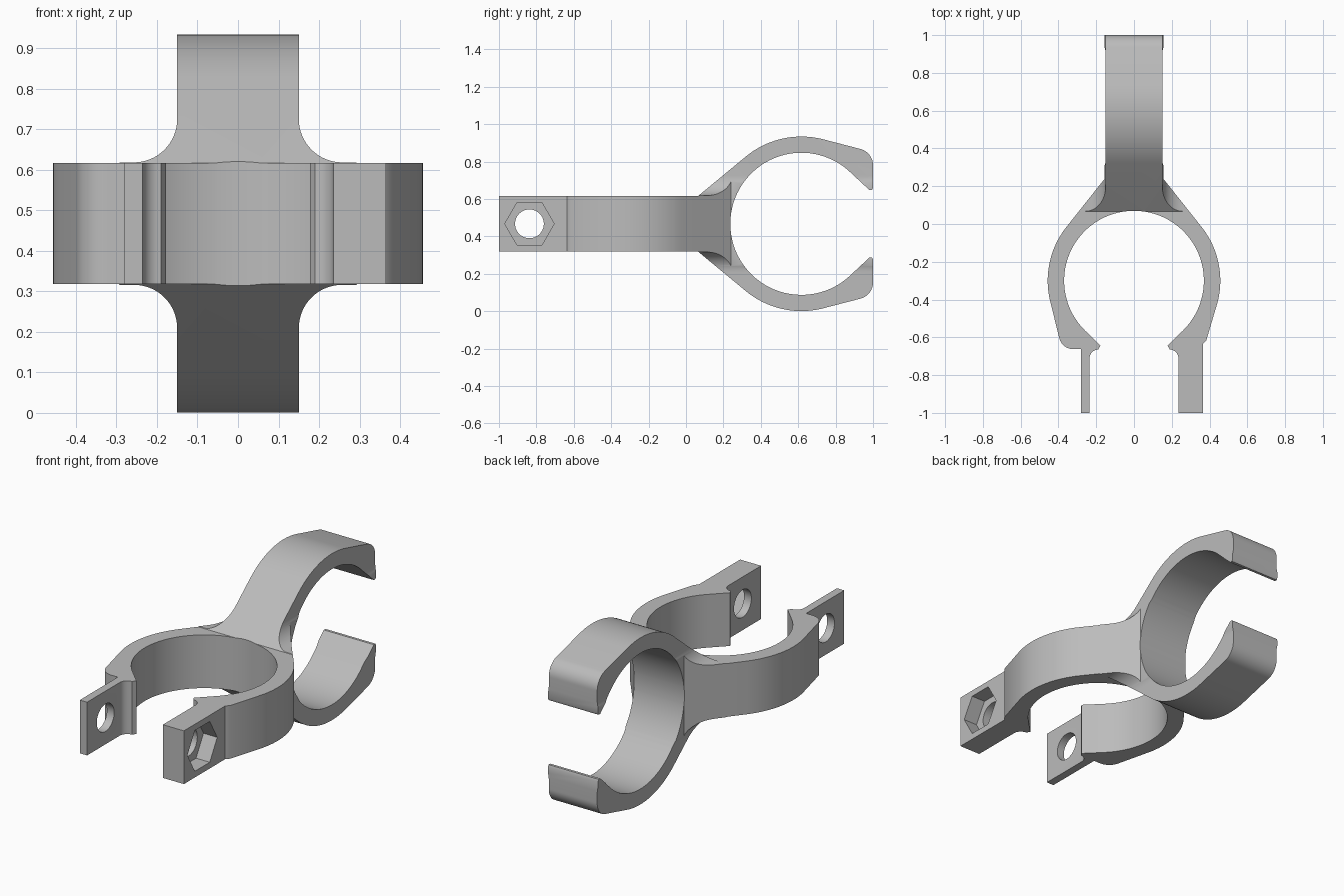
import bpy, bmesh, math

cube = bpy.data.objects.get("Cube")
if cube:
    bpy.data.objects.remove(cube, do_unlink=True)

grey = bpy.data.materials.new("plain grey")
grey.use_nodes = True
colour = (0.5, 0.5, 0.5, 1)
grey.diffuse_color = colour
grey.node_tree.nodes["Principled BSDF"].inputs["Base Color"].default_value = colour

MID = 0.467           # height of the centre plane
LOW, HIGH = 0.318, 0.616   # flat ring faces
RING_Y, CLIP_Y = -0.3, 0.617


def arc(cx, cy, r, start, end, n=12):
    angles = [math.radians(start + (end - start) * i / n) for i in range(n + 1)]
    return [(cx + r * math.cos(a), cy + r * math.sin(a)) for a in angles]


def prism(name, outline, axis, lo, hi):
    """Extrude a closed outline along one axis."""
    place = {"x": lambda u, v, w: (w, u, v),
             "y": lambda u, v, w: (u, w, v),
             "z": lambda u, v, w: (u, v, w)}[axis]
    bm = bmesh.new()
    a = [bm.verts.new(place(u, v, lo)) for u, v in outline]
    b = [bm.verts.new(place(u, v, hi)) for u, v in outline]
    bm.faces.new(a)
    bm.faces.new(b)
    for i in range(len(a)):
        j = (i + 1) % len(a)
        bm.faces.new((a[i], a[j], b[j], b[i]))
    bmesh.ops.recalc_face_normals(bm, faces=bm.faces)
    mesh = bpy.data.meshes.new(name)
    bm.to_mesh(mesh)
    bm.free()
    mesh.materials.append(grey)
    obj = bpy.data.objects.new(name, mesh)
    bpy.context.collection.objects.link(obj)
    return obj


def combine(target, tool, operation):
    tool.hide_render = True
    mod = target.modifiers.new("shape", "BOOLEAN")
    mod.operation, mod.solver, mod.object = operation, "EXACT", tool
    bpy.context.view_layer.objects.active = target
    bpy.ops.object.modifier_apply(modifier=mod.name)
    bpy.data.objects.remove(tool, do_unlink=True)


# Plan outline: open ring with a thick and a thin bolt tab
plan = [(0.365, -1), (0.365, -0.635), (0.383, -0.615)]
plan += arc(0, RING_Y, 0.457, -15, 38, 16)
plan += [(0.155, 0.24), (0.155, 1.1), (-0.155, 1.1), (-0.155, 0.24)]
plan += arc(0, RING_Y, 0.457, 142, 195, 16)
plan += arc(-0.32, -0.585, 0.078, 195, 270)
plan += [(-0.28, -0.663), (-0.28, -1), (-0.235, -1)]
plan += arc(-0.19, -0.71, 0.045, 180, 90, 8) + [(-0.178, -0.645)]
plan += arc(0, RING_Y, 0.37, 225, -45, 64)
plan += [(0.178, -0.645)] + arc(0.19, -0.71, 0.045, 90, 0, 8) + [(0.235, -1)]

# Side outline: flat ring band running into an open C clip
upper = [(0.98, 0.648), (0.995, 0.648), (1, 0.66)]
upper += arc(0.91, 0.78, 0.09, 0, 75)
upper += arc(CLIP_Y, MID, 0.4665, 75, 129.3, 20)
upper += [(0.065, HIGH), (-1.1, HIGH)]
lower = [(y, 2 * MID - z) for y, z in reversed(upper)]
side = lower + arc(CLIP_Y, MID, 0.38, -45, -315, 64) + upper

# Cross outline: wide band and narrow post joined by fillets
R = 0.107
corner = [(0.6, HIGH + 0.002)] + arc(0.15 + R, HIGH + 0.002 + R, R, 270, 180, 16) + [(0.15, 1.2)]
half = [(x, 2 * MID - z) for x, z in reversed(corner)] + corner
cross = half + [(-x, z) for x, z in reversed(half)]

# Double clamp body
body = prism("double_clamp_body", side, "x", -0.7, 0.7)
combine(body, prism("plan_cutter", plan, "z", -0.3, 1.3), "INTERSECT")
combine(body, prism("cross_cutter", cross, "y", -1.2, 1.2), "INTERSECT")

# Bolt hole through both tabs and nut recess in the thick tab
hole = arc(-0.837, MID, 0.077, 0, 360, 40)[:-1]
nut = arc(-0.837, MID, 0.132, 0, 360, 6)[:-1]
combine(body, prism("bolt_cutter", hole, "x", -0.5, 0.5), "DIFFERENCE")
combine(body, prism("nut_cutter", nut, "x", 0.28, 0.5), "DIFFERENCE")

bpy.ops.object.select_all(action="DESELECT")
body.select_set(True)
bpy.context.view_layer.objects.active = body
bpy.ops.object.shade_smooth_by_angle()
